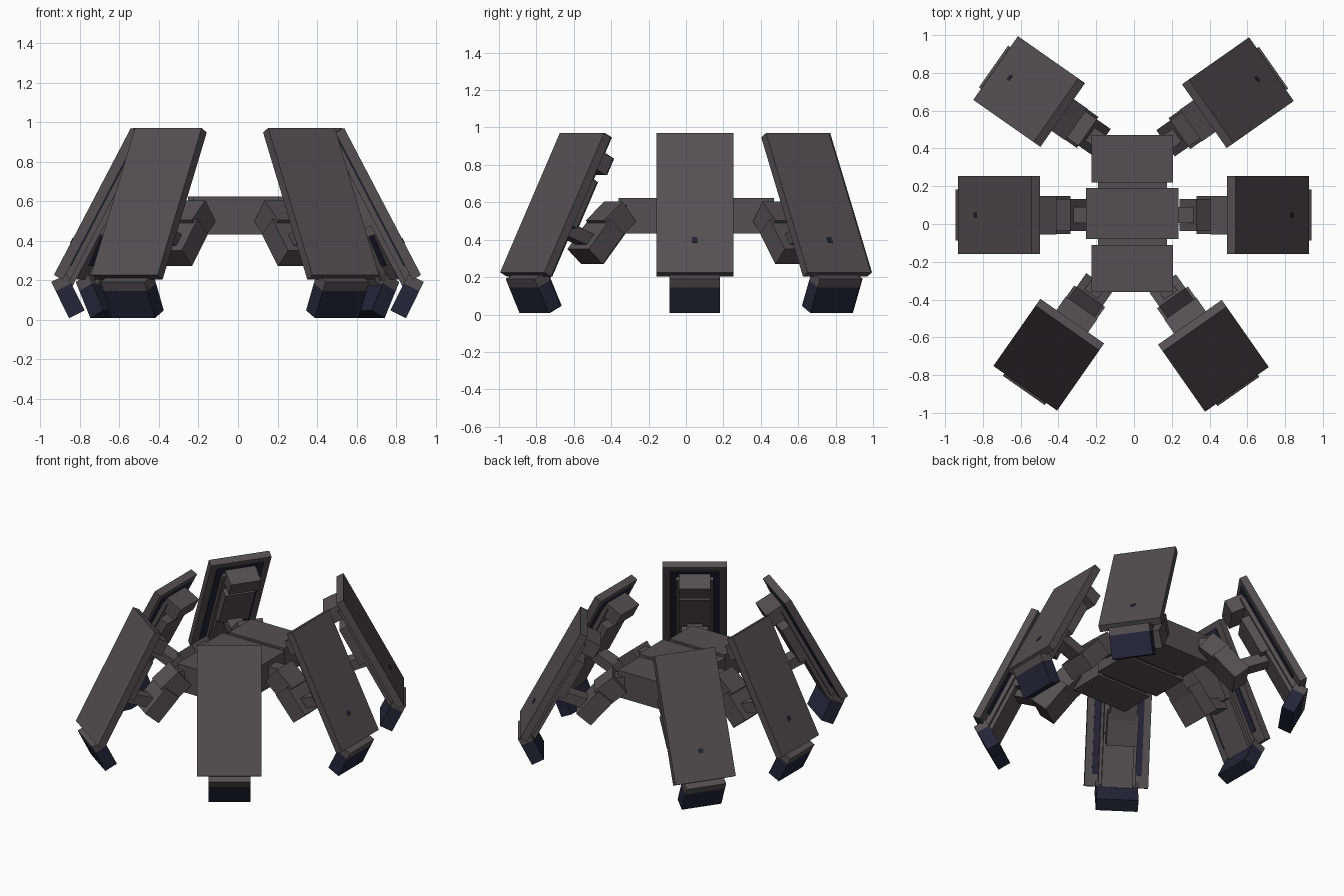
import bpy
import math
from mathutils import Matrix, Vector

cube = bpy.data.objects.get("Cube")
if cube:
    bpy.data.objects.remove(cube)


def material(name, rgb):
    m = bpy.data.materials.new(name)
    m.use_nodes = True
    m.diffuse_color = (*rgb, 1)
    m.node_tree.nodes["Principled BSDF"].inputs["Base Color"].default_value = (*rgb, 1)
    return m


GREY = material("warm grey", (0.09, 0.078, 0.082))
NAVY = material("dark navy", (0.018, 0.018, 0.042))


def prism_mesh(name, profile, width, mat):
    """Extrude a profile in the radius-height plane sideways by width."""
    n, h = len(profile), width / 2
    verts = [(r, -h, z) for r, z in profile] + [(r, h, z) for r, z in profile]
    faces = [tuple(range(n)), tuple(reversed(range(n, 2 * n)))]
    faces += [(i, i + n, (i + 1) % n + n, (i + 1) % n) for i in range(n)]
    mesh = bpy.data.meshes.new(name)
    mesh.from_pydata(verts, [], faces)
    mesh.materials.append(mat)
    # consistent outward normals
    import bmesh
    bm = bmesh.new()
    bm.from_mesh(mesh)
    bmesh.ops.recalc_face_normals(bm, faces=bm.faces)
    bm.to_mesh(mesh)
    bm.free()
    return mesh


def bar(name, start, end, thick, width, mat=GREY):
    """Box running between two points of the radius-height plane."""
    a, b = Vector(start), Vector(end)
    d = (b - a).normalized()
    side = Vector((-d.y, d.x)) * thick / 2
    return prism_mesh(name, [a + side, b + side, b - side, a - side], width, mat)


# Slanted leg plate frame: s runs down the plate, d inward from its outer face
TOP = Vector((0.54, 0.97))
DOWN = Vector((0.39, -0.745)).normalized()
INWARD = Vector((DOWN.y, -DOWN.x))


def on_plate(name, s0, s1, d0, d1, width, mat=GREY):
    corners = [(s0, d0), (s1, d0), (s1, d1), (s0, d1)]
    return prism_mesh(name, [TOP + DOWN * s + INWARD * d for s, d in corners], width, mat)


def place(name, mesh, matrix):
    ob = bpy.data.objects.new(name, mesh)
    bpy.context.collection.objects.link(ob)
    ob.matrix_world = matrix


# Foot axis leans back under the leg
foot_top, foot_end = Vector((0.904, 0.21)), Vector((0.813, 0.027))
foot_mid = foot_top.lerp(foot_end, 0.25)

leg_parts = [
    # armour plate and its painted inner panel
    on_plate("armour_plate", 0, 0.84, 0, 0.05, 0.412),
    on_plate("inner_panel", 0.04, 0.76, 0.05, 0.057, 0.32, NAVY),
    # shin stack behind the plate
    on_plate("shin_base", 0.09, 0.84, 0.05, 0.085, 0.24),
    on_plate("knee_block", 0.06, 0.16, 0.05, 0.18, 0.205),
    on_plate("shin_upper", 0.22, 0.5, 0.05, 0.145, 0.205),
    on_plate("shin_lower", 0.5, 0.86, 0.05, 0.11, 0.2),
    # hip and thigh
    bar("hip_pin", (0.18, 0.54), (0.35, 0.54), 0.09, 0.085),
    bar("upper_arm", (0.29, 0.55), (0.41, 0.45), 0.14, 0.17),
    bar("thigh", (0.38, 0.47), (0.52, 0.31), 0.12, 0.2),
    bar("thigh_link", (0.46, 0.38), (0.7, 0.47), 0.07, 0.1),
    # foot
    bar("ankle", foot_top, foot_mid, 0.088, 0.27),
    bar("foot", foot_mid, foot_end, 0.088, 0.27, NAVY),
]
rivet = on_plate("plate_dot", 0.63, 0.66, -0.003, 0.002, 0.03, NAVY)

# Six legs: middle of the plate's lower outer edge, direction, dot or not
REACH = 0.93
legs = {
    "front_left": (0.545, -0.876, -55, False),
    "middle_left": (0.927, 0.047, 0, True),
    "back_left": (0.728, 0.82, 35, True),
    "back_right": (-0.733, 0.826, 145, True),
    "middle_right": (-0.932, 0.047, 180, True),
    "front_right": (-0.576, -0.87, 235, False),
}
for leg, (x, y, deg, dotted) in legs.items():
    turn = Matrix.Rotation(math.radians(deg), 4, "Z")
    frame = Matrix.Translation((x, y, 0)) @ turn @ Matrix.Translation((-REACH, 0, 0))
    for mesh in leg_parts + ([rivet] if dotted else []):
        place(leg + "_" + mesh.name, mesh, frame)

# Body: three blocks over a narrower core
body = {
    "body_core": (0.365, -0.3, 0.4, 0.445, 0.61),
    "body_front": (0.43, -0.36, -0.11, 0.432, 0.622),
    "body_middle": (0.49, -0.08, 0.19, 0.432, 0.622),
    "body_back": (0.43, 0.22, 0.47, 0.432, 0.622),
}
quarter = Matrix.Translation((-0.009, 0, 0)) @ Matrix.Rotation(math.pi / 2, 4, "Z")
for name, (w, y0, y1, z0, z1) in body.items():
    place(name, prism_mesh(name, [(y0, z0), (y1, z0), (y1, z1), (y0, z1)], w, GREY), quarter)
